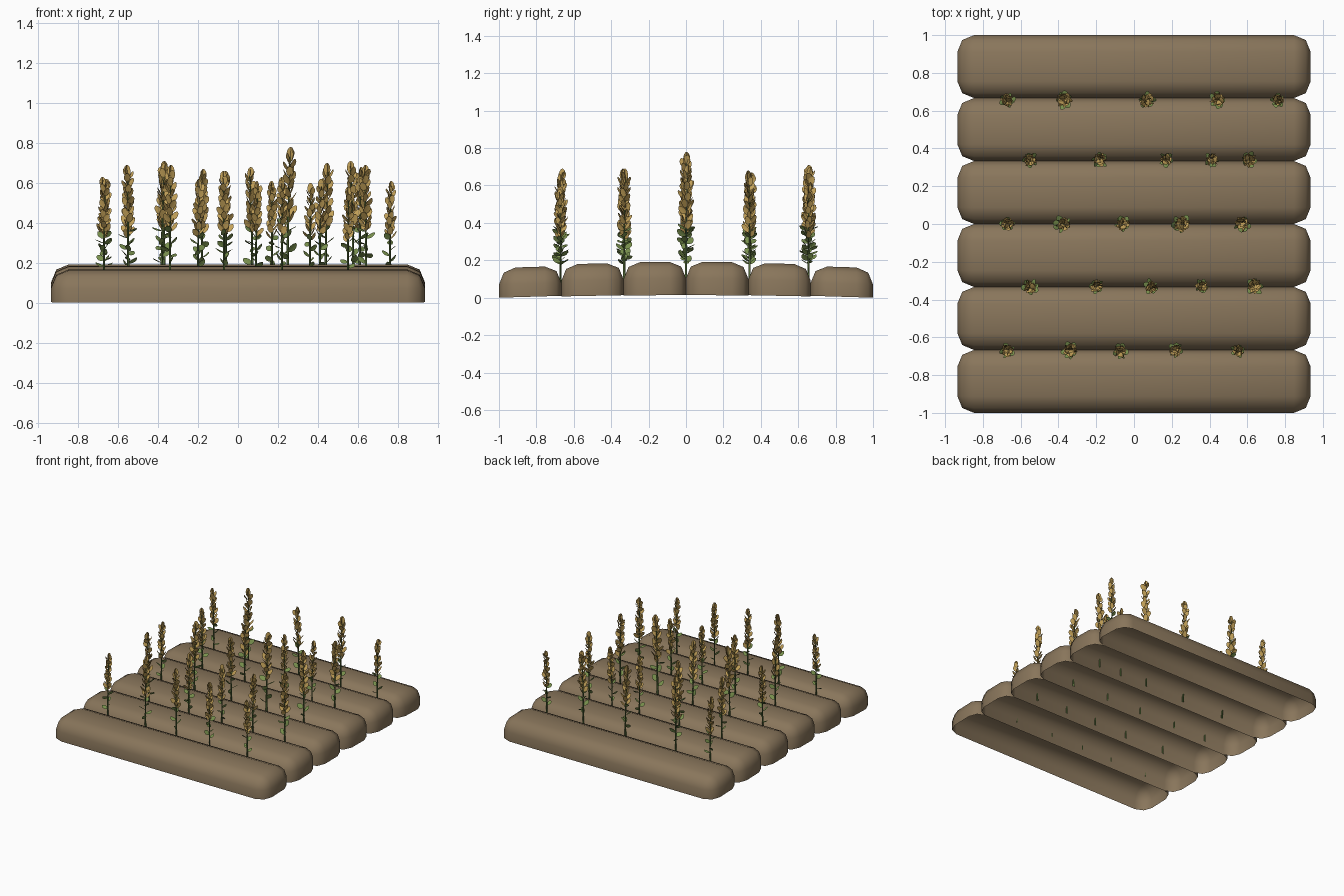
import bpy, bmesh, math, random
from mathutils import Vector, Matrix

if "Cube" in bpy.data.objects:
    bpy.data.objects.remove(bpy.data.objects["Cube"])

def material(name, rgb):
    m = bpy.data.materials.new(name)
    m.diffuse_color = (*rgb, 1)
    m.use_nodes = True
    m.node_tree.nodes["Principled BSDF"].inputs["Base Color"].default_value = m.diffuse_color
    return m

SOIL = material("soil brown", (0.25, 0.18, 0.105))
STEM = material("stem green", (0.09, 0.15, 0.04))
LEAF = material("leaf green", (0.19, 0.28, 0.075))
GOLD = material("seed gold", (0.55, 0.36, 0.10))

def finish(bm, name, mats):
    me = bpy.data.meshes.new(name)
    bm.to_mesh(me)
    bm.free()
    for m in mats:
        me.materials.append(m)
    ob = bpy.data.objects.new(name, me)
    bpy.context.collection.objects.link(ob)
    return ob

# Soil ridges: rounded boxes, open underneath, following a gentle arc
def ridge(i, yc, base, height, tilt):
    bm = bmesh.new()
    bmesh.ops.create_cube(bm, size=1)
    bmesh.ops.scale(bm, vec=(1.87, 0.333, height), verts=bm.verts)
    bmesh.ops.translate(bm, vec=(0, 0, height / 2), verts=bm.verts)
    low = [f for f in bm.faces if f.normal.z < -0.5]
    bmesh.ops.delete(bm, geom=low, context='FACES_ONLY')
    edges = [e for e in bm.edges if len(e.link_faces) == 2]
    bmesh.ops.bevel(bm, geom=edges, offset=0.088, segments=2, profile=0.5,
                    affect='EDGES', clamp_overlap=True)
    for v in bm.verts:
        v.co.z += base + tilt * v.co.y
        v.co.y += yc
    for f in bm.faces:
        f.smooth = True
    finish(bm, f"soil_ridge_{i + 1}", [SOIL])

for i in range(6):
    k = min(i, 5 - i)
    sign = 1 if i < 3 else -1
    ridge(i, -1 + (i + 0.5) / 3, (0.005, 0.010, 0.013)[k],
          (0.159, 0.172, 0.178)[k], sign * (0.03, 0.02, 0.008)[k])

# One leaf or seed husk: an oval blade folded slightly along its middle
OVAL = [(0, 0.12), (0.2, 0.72), (0.5, 1.0), (0.8, 0.8), (0.95, 0.4), (1.0, 0.08)]

def blade(bm, root, yaw, pitch, roll, length, width, mat):
    rot = (Matrix.Rotation(yaw, 3, 'Z') @ Matrix.Rotation(-pitch, 3, 'Y')
           @ Matrix.Rotation(roll, 3, 'X'))
    rows = []
    for t, w in OVAL:
        pts = [(t * length, s * w * width / 2, -abs(s) * 0.12 * w * width)
               for s in (-1, 0, 1)]
        rows.append([bm.verts.new(root + rot @ Vector(p)) for p in pts])
    for a, b in zip(rows, rows[1:]):
        for j in (0, 1):
            f = bm.faces.new((a[j], b[j], b[j + 1], a[j + 1]))
            f.material_index = mat
            f.smooth = True

# Plant: curved stem, a few leaves, then a spike of golden husks
def plant(name, x, y, top, rng):
    bm = bmesh.new()
    z0 = 0.06
    h = top - z0
    s = h / 0.6
    lean = Vector((rng.uniform(-0.012, 0.012), rng.uniform(-0.01, 0.01), 0))

    def at(t):
        return Vector((x, y, z0 + h * t)) + lean * (t * t * 2 - 0.8 * t)

    rings = []
    for t in (0, 0.25, 0.5, 0.75, 0.93):
        r = 0.0065 * s * (1 - 0.65 * t)
        rings.append([bm.verts.new(at(t) + Vector((r * math.cos(a), r * math.sin(a), 0)))
                      for a in (math.tau * k / 6 for k in range(6))])
    for a, b in zip(rings, rings[1:]):
        for k in range(6):
            f = bm.faces.new((a[k], a[(k + 1) % 6], b[(k + 1) % 6], b[k]))
            f.smooth = True

    yaw = rng.uniform(0, math.tau)
    for k in range(6):                       # green leaves
        yaw += 2.4
        blade(bm, at(0.22 + 0.05 * k), yaw, rng.uniform(0.3, 0.8),
              rng.uniform(-1.0, 1.0), 0.05 * s, 0.034 * s, 1)
    n = 25
    for k in range(n):                       # golden husks
        yaw += 2.4
        u = k / (n - 1)
        blade(bm, at(0.47 + 0.43 * u), yaw, rng.uniform(0.75, 1.1) + 0.2 * u,
              rng.uniform(-1.2, 1.2), (0.056 - 0.008 * u) * s, 0.033 * s, 2)
    for roll in (0, 1.57):                   # crossed husks at the tip
        blade(bm, at(0.89), yaw, 1.5, roll, 0.11 * h, 0.036 * s, 2)
    finish(bm, name, [STEM, LEAF, GOLD])

# Rows of plants growing in the furrows: y, then (x, top height)
ROWS = [
    (0.655, [(-0.67, 0.63), (-0.37, 0.71), (0.07, 0.68), (0.44, 0.70), (0.76, 0.61)]),
    (0.34, [(-0.55, 0.63), (-0.18, 0.67), (0.17, 0.61), (0.41, 0.62), (0.61, 0.68)]),
    (0.0, [(-0.67, 0.62), (-0.38, 0.70), (-0.06, 0.66), (0.25, 0.78), (0.575, 0.71)]),
    (-0.33, [(-0.55, 0.69), (-0.20, 0.62), (0.09, 0.61), (0.36, 0.60), (0.64, 0.69)]),
    (-0.67, [(-0.67, 0.62), (-0.34, 0.69), (-0.07, 0.66), (0.22, 0.63), (0.55, 0.58)]),
]
rng = random.Random(7)
for r, (y, plants) in enumerate(ROWS):
    for c, (x, top) in enumerate(plants):
        plant(f"crop_plant_{r + 1}_{c + 1}", x, y, top, rng)
